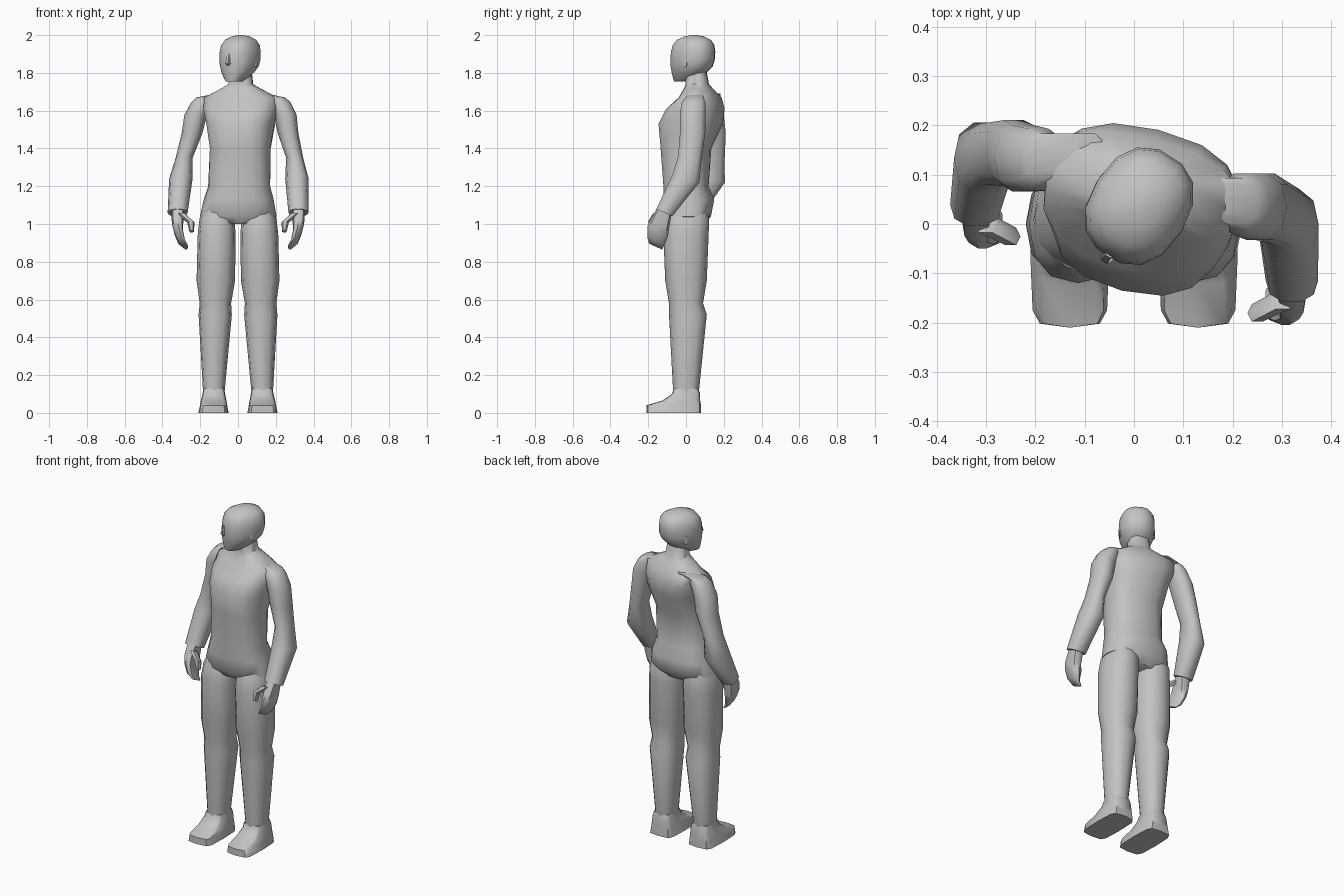
import bpy
import bmesh
from math import sin, cos, pi, radians, copysign, sqrt

default = bpy.data.objects.get("Cube")
if default:
    bpy.data.objects.remove(default, do_unlink=True)

grey = bpy.data.materials.new("plain grey")
grey.use_nodes = True
tone = (.55, .55, .55, 1)
grey.diffuse_color = tone
grey.node_tree.nodes["Principled BSDF"].inputs["Base Color"].default_value = tone


def clamp(value):
    return max(0, min(1, value))


def rounded(value, square):
    return copysign(abs(value) ** square, value)


def add_ring(bm, sides, square, x, y, z, half_width, half_depth, yaw=0, tilt=0):
    """Add one closed ring of vertices, turned by yaw and sloping down to the back."""
    ring = []
    for i in range(sides):
        angle = 2 * pi * i / sides
        across = half_width * rounded(cos(angle), square)
        back = half_depth * rounded(sin(angle), square)
        ring.append(bm.verts.new((x + across * cos(yaw) - back * sin(yaw),
                                  y + across * sin(yaw) + back * cos(yaw),
                                  z - tilt * back)))
    return ring


def loft(name, rows, sides=12, square=.85):
    """Skin a stack of rings into one closed, smooth shaded part."""
    bm = bmesh.new()
    rings = [add_ring(bm, sides, square, *row) for row in rows]
    for low, high in zip(rings, rings[1:]):
        for i in range(sides):
            j = (i + 1) % sides
            bm.faces.new((low[i], low[j], high[j], high[i]))
    bm.faces.new(rings[0])
    bm.faces.new(rings[-1])
    bmesh.ops.recalc_face_normals(bm, faces=bm.faces)
    mesh = bpy.data.meshes.new(name)
    bm.to_mesh(mesh)
    bm.free()
    mesh.materials.append(grey)
    part = bpy.data.objects.new(name, mesh)
    bpy.context.collection.objects.link(part)
    bpy.ops.object.select_all(action="DESELECT")
    part.select_set(True)
    bpy.context.view_layer.objects.active = part
    bpy.ops.object.shade_smooth_by_angle(angle=radians(50))


def torso_row(z, y, half_width, half_depth):
    """The trunk twists to its right and drifts sideways from hips to chest."""
    twist = clamp((z - 1) * 2)
    return (.015 * twist, y, z, half_width, half_depth, radians(-14) * twist)


# Torso and neck
loft("torso", [torso_row(*row) for row in (
    (1, .01, .13, .09),
    (1.04, .01, .203, .122),
    (1.13, .015, .185, .135),
    (1.2, 0, .165, .12),
    (1.4, 0, .162, .13),
    (1.53, .025, .18, .165),
    (1.61, .05, .2, .145),
    (1.67, .075, .2, .1),
    (1.72, .065, .1, .07),
    (1.74, .06, .065, .06),
    (1.82, .05, .055, .055))], sides=16, square=.8)

# Head parts are placed along and across the direction of the face
face_yaw = radians(-32)


def face_row(z, forward, half_width, half_depth, across=0):
    return (.01 + forward * sin(face_yaw) + across * cos(face_yaw),
            .035 - forward * cos(face_yaw) + across * sin(face_yaw),
            z, half_width, half_depth, face_yaw)


def head_row(step):
    """Blunt dome above the ears, tapering below them to a forward chin."""
    height = sin(pi * step / 10)
    if height > 0:
        size = max(.1, sqrt(1 - height ** 4))
        return face_row(1.87 + .13 * height, -.01 * height, .1 * size, .12 * size)
    size = 1 - .6 * height ** 2
    return face_row(1.87 + .115 * height, .06 * height ** 2, .1 * size, .12 * size)


loft("head", [head_row(step) for step in range(-5, 6)], sides=14)
loft("nose", [face_row(1.9, .11, .01, .01),
              face_row(1.85, .115, .015, .02),
              face_row(1.84, .11, .01, .01)], sides=6)


def build_side(label, side):
    def leg_row(z, y, half_width, half_depth):
        """Legs spread slightly towards the ground."""
        return (side * (.13 - .018 * z), y, z, half_width, half_depth)

    def arm_row(x, y, z, half_width, half_depth):
        """Forearms slope forward; the chest twist carries the right arm back."""
        tilt = .45 * clamp((1.4 - z) * 4)
        if side < 0:
            drop = clamp((1.65 - z) / .6)
            x = .03 * (1 - drop) - x
            y += .09 + .065 * drop
        return (x, y, z, half_width, half_depth, 0, tilt)

    # Ear
    loft(label + "_ear", [face_row(z, -.01, .01, depth, side * .09)
                          for z, depth in ((1.83, .01), (1.88, .02))], sides=6)

    # Trouser leg with a break at the knee
    loft(label + "_leg", [leg_row(*row) for row in (
        (1.1, .01, .06, .09),
        (1.03, .008, .092, .115),
        (.95, 0, .1, .12),
        (.7, 0, .102, .11),
        (.58, 0, .083, .09),
        (.52, .01, .088, .1),
        (.11, 0, .057, .068))])

    # Shoe with a square toe and flat sole
    loft(label + "_shoe", [leg_row(*row) for row in (
        (.13, 0, .055, .065),
        (.1, 0, .06, .075),
        (.065, -.025, .068, .1),
        (.04, -.065, .072, .145),
        (0, -.065, .08, .145))], square=.4)

    # Sleeve from shoulder to cuff
    loft(label + "_arm", [arm_row(*row) for row in (
        (.12, .055, 1.69, .03, .04),
        (.21, .045, 1.67, .04, .05),
        (.222, .04, 1.645, .055, .065),
        (.25, .035, 1.58, .06, .07),
        (.265, .035, 1.48, .055, .07),
        (.3, .02, 1.35, .045, .065),
        (.312, 0, 1.24, .062, .074),
        (.32, -.115, 1.06, .053, .044))], sides=10)

    # Hand with fingers curling inwards, and thumb
    loft(label + "_hand", [arm_row(*row) for row in (
        (.32, -.11, 1.08, .035, .035),
        (.32, -.14, 1, .03, .05),
        (.315, -.15, .96, .025, .055),
        (.3, -.16, .91, .02, .045),
        (.275, -.16, .88, .01, .035))], sides=8, square=.7)
    loft(label + "_thumb", [arm_row(*row) for row in (
        (.3, -.155, 1.05, .025, .02),
        (.25, -.18, 1.01, .02, .02),
        (.245, -.185, .96, .012, .012))], sides=6)


build_side("left", 1)
build_side("right", -1)
